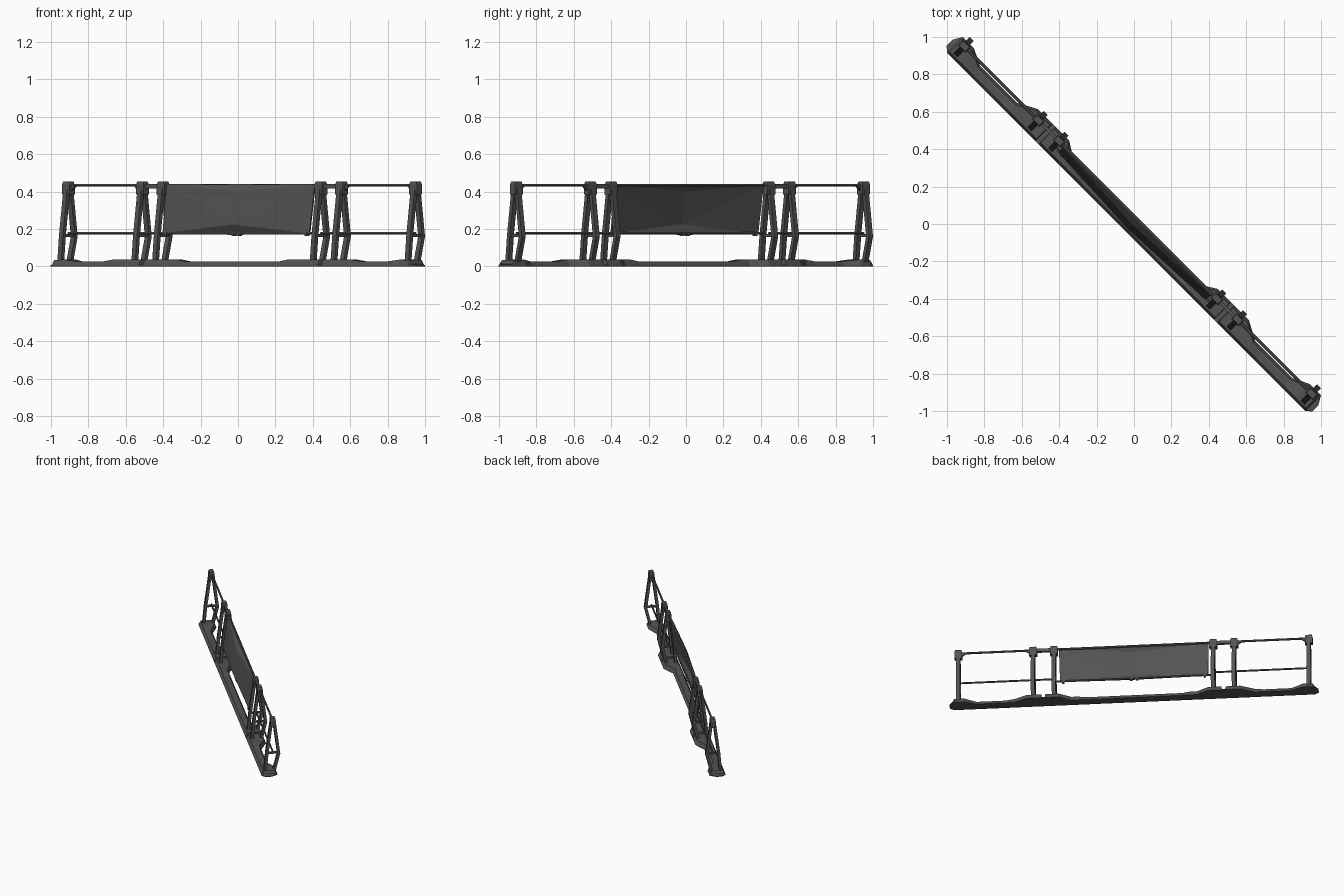
import bpy, bmesh, math
from mathutils import Matrix, Vector

if "Cube" in bpy.data.objects:
    bpy.data.objects.remove(bpy.data.objects["Cube"])

# Everything is modelled along local X (length) and Y (depth), then turned onto the diagonal
TURN = Matrix.Rotation(math.radians(-45), 4, 'Z')
POSTS = [-1.313, -0.753, -0.596, 0.596, 0.753, 1.313]
RAIL_Y = 0.03

DARK = bpy.data.materials.new("dark_metal")
DARK.diffuse_color = (0.09, 0.088, 0.085, 1)
DARK.use_nodes = True
DARK.node_tree.nodes["Principled BSDF"].inputs["Base Color"].default_value = DARK.diffuse_color


def finish(name, bm):
    bmesh.ops.recalc_face_normals(bm, faces=bm.faces)
    bm.transform(TURN)
    me = bpy.data.meshes.new(name)
    bm.to_mesh(me)
    bm.free()
    me.materials.append(DARK)
    ob = bpy.data.objects.new(name, me)
    bpy.context.collection.objects.link(ob)
    return ob


def add_box(bm, c, s, taper=1.0):
    r = bmesh.ops.create_cube(bm, size=1)
    for v in r['verts']:
        k = taper if v.co.z > 0 else 1.0
        v.co = Vector((c[0] + v.co.x * s[0] * k, c[1] + v.co.y * s[1] * k, c[2] + v.co.z * s[2]))


def loft(bm, rings):
    rows = [[bm.verts.new(p) for p in ring] for ring in rings]
    n = len(rows[0])
    for a, b in zip(rows, rows[1:]):
        for i in range(n):
            bm.faces.new((a[i], a[(i + 1) % n], b[(i + 1) % n], b[i]))
    bm.faces.new(rows[0])
    bm.faces.new(rows[-1])


def add_bar(bm, x0, x1, y, z, r, sides=6):
    loft(bm, [[(x, y + r * math.cos(math.tau * i / sides), z + r * math.sin(math.tau * i / sides))
               for i in range(sides)] for x in (x0, x1)])


# Base kerb: strip widening into plates under the posts, with a slot between
# paired posts (x, front, back, height)
half = [(0.36, -0.06, 0.014, 0.027), (0.42, -0.06, 0.014, 0.036), (0.47, -0.06, 0.014, 0.036),
        (0.56, -0.06, 0.07, 0.036), (0.660, -0.06, 0.07, 0.036), (0.662, -0.06, 0.07, 0.008),
        (0.688, -0.06, 0.07, 0.008), (0.690, -0.06, 0.07, 0.036), (0.80, -0.06, 0.07, 0.036),
        (0.90, -0.06, 0.016, 0.036), (0.97, -0.06, 0.016, 0.027), (1.18, -0.06, 0.016, 0.027),
        (1.27, -0.06, 0.06, 0.036), (1.345, -0.06, 0.06, 0.034), (1.354, -0.06, 0.06, 0.012),
        (1.382, -0.035, 0.012, 0.008)]
stations = [(-x, f, b, h) for x, f, b, h in reversed(half)] + half
bm = bmesh.new()
loft(bm, [[(x, f, 0), (x, b, 0), (x, b, .006), (x, b - .014, h), (x, f + .014, h), (x, f, .006)]
          for x, f, b, h in stations])
finish("base_kerb", bm)

# Posts: straight front leg, kinked back leg, crossbar and cap
for n, x in enumerate(POSTS, 1):
    bm = bmesh.new()
    for path in ([(-.028, .02), (-.014, .17), (.018, .41)],
                 [(.04, .02), (.075, .16), (.042, .41)]):
        loft(bm, [[(x - .015, y - .011, z), (x + .015, y - .011, z),
                   (x + .015, y + .011, z), (x - .015, y + .011, z)] for y, z in path])
    add_box(bm, (x, .03, .165), (.014, .10, .014))
    finish(f"post_{n}", bm)
    bm = bmesh.new()
    add_box(bm, (x, RAIL_Y, .41), (.058, .04, .05))
    add_box(bm, (x, RAIL_Y, .445), (.058, .04, .02), .8)
    finish(f"post_cap_{n}", bm)

# Rails
bm = bmesh.new()
add_bar(bm, POSTS[0], POSTS[-1], RAIL_Y, .433, .008)
finish("top_rail", bm)
bm = bmesh.new()
add_bar(bm, POSTS[0], POSTS[2], RAIL_Y, .177, .007)
add_bar(bm, POSTS[3], POSTS[5], RAIL_Y, .177, .007)
add_bar(bm, POSTS[2], POSTS[3], -.008, .177, .007)
finish("middle_rail", bm)

# Thick links between paired posts, and small gussets under the top rail
bm = bmesh.new()
for a, b in ((1, 2), (3, 4)):
    add_box(bm, ((POSTS[a] + POSTS[b]) / 2, RAIL_Y, .428), (POSTS[b] - POSTS[a], .018, .026))
for x, d in ((POSTS[0], 1), (POSTS[1], -1), (POSTS[4], 1), (POSTS[5], -1)):
    loft(bm, [[(x + d * .02, y, .43), (x + d * .06, y, .43), (x + d * .02, y, .40)]
              for y in (RAIL_Y - .007, RAIL_Y + .007)])
finish("links_and_gussets", bm)

# Hanging panel: faceted sheet slung from the top rail, sagging at the middle seam
bm = bmesh.new()
top = [bm.verts.new(p) for p in ((-.56, .024, .437), (0, .022, .437), (.56, .024, .437))]
low = [bm.verts.new(p) for p in ((-.555, -.012, .175), (0, -.012, .170), (.555, -.012, .175))]
fold = bm.verts.new((0, -.004, .400))
sag = bm.verts.new((0, -.038, .225))
for s in (0, 2):
    for tri in ((top[s], top[1], fold), (top[s], fold, sag),
                (top[s], sag, low[s]), (low[s], sag, low[1])):
        bm.faces.new(tri)
panel = finish("hanging_panel", bm)
thick = panel.modifiers.new("thickness", 'SOLIDIFY')
thick.thickness = .008
thick.offset = 0

# Clips along the bottom edge of the panel
bm = bmesh.new()
for x in (-.53, -.022, .022, .53):
    add_box(bm, (x, -.01, .173), (.018, .02, .022))
finish("panel_clips", bm)
